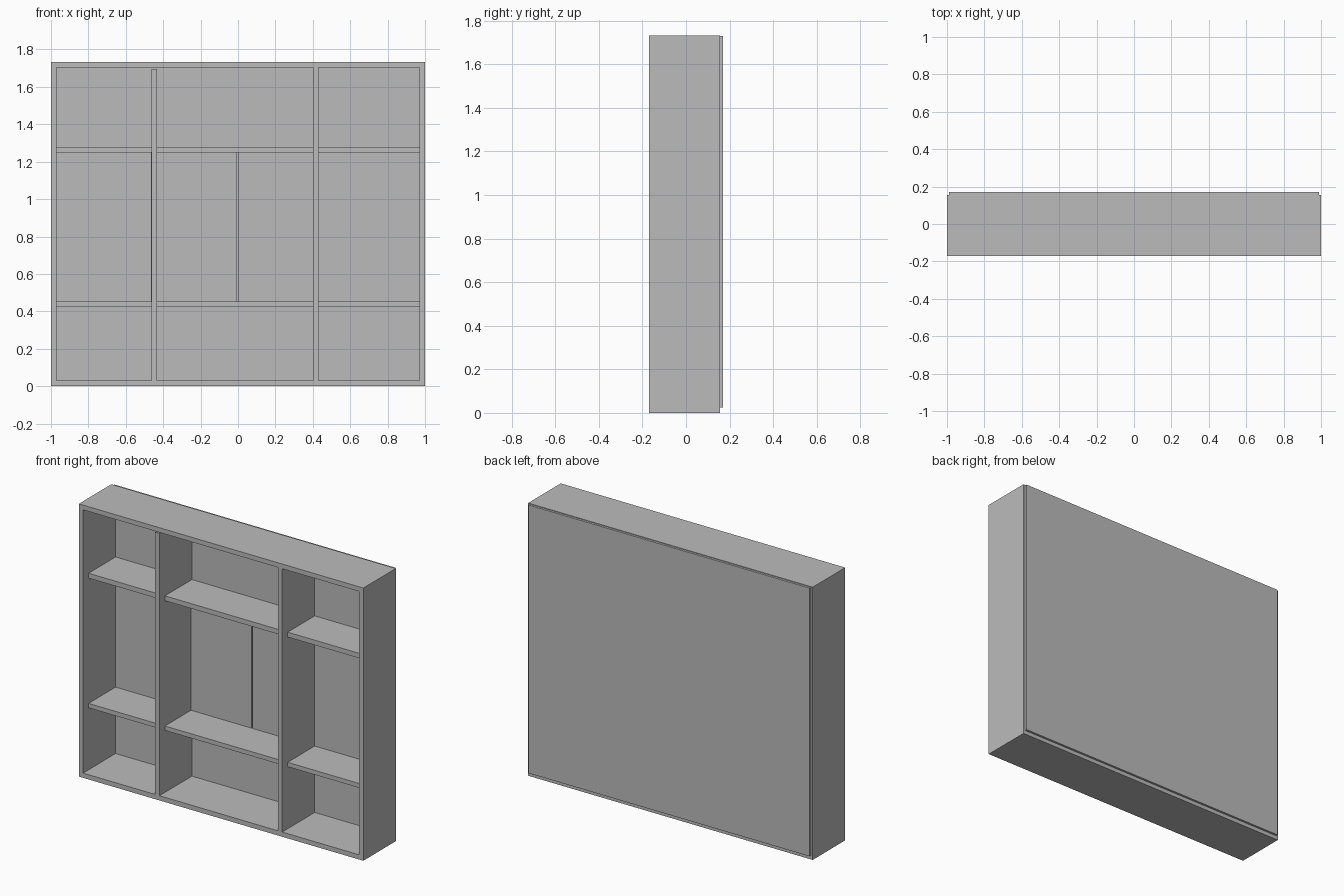
import bpy

if "Cube" in bpy.data.objects:
    bpy.data.objects.remove(bpy.data.objects["Cube"], do_unlink=True)

GREY = (0.5, 0.5, 0.5, 1.0)
mat = bpy.data.materials.new("plain grey")
mat.use_nodes = True
mat.diffuse_color = GREY
mat.node_tree.nodes["Principled BSDF"].inputs["Base Color"].default_value = GREY


def box(name, x, y, z):
    """Box spanning the given (low, high) ranges."""
    bpy.ops.mesh.primitive_cube_add(size=1)
    ob = bpy.context.object
    ob.name = name
    ob.location = [(a + b) / 2 for a, b in (x, y, z)]
    ob.scale = [b - a for a, b in (x, y, z)]
    bpy.ops.object.transform_apply(location=True, rotation=False, scale=True)
    ob.data.materials.append(mat)
    return ob


H = 1.733        # overall height
T = 0.03         # board thickness
FRONT = -0.17
BACK = 0.156     # front of the back panel
REAR = 0.17
depth = (FRONT, BACK)

# Outer frame
box("right_side", (-1, -1 + T), depth, (0, H))
box("left_side", (1 - T, 1), depth, (0, H))
box("bottom_board", (-1 + T, 1 - T), depth, (0, T))
box("top_board", (-1 + T, 1 - T), depth, (H - T, H))

# Back panel, set in from the sides and the bottom
box("back_panel", (-0.988, 0.988), (BACK, REAR), (0.025, H - 0.004))

# Upright dividers, the right one stopping just short of the top
RIGHT_DIV = (-0.463, -0.433)
LEFT_DIV = (0.4, 0.43)
box("right_divider", RIGHT_DIV, depth, (T, H - T - 0.007))
box("left_divider", LEFT_DIV, depth, (T, H - T))

# Shelves in the three bays, set back from the front
bays = {"right": (-1 + T, RIGHT_DIV[0]),
        "middle": (RIGHT_DIV[1], LEFT_DIV[0]),
        "left": (LEFT_DIV[1], 1 - T)}
LOWER = (0.424, 0.452)
UPPER = (1.248, 1.279)
for side, span in bays.items():
    for level, z in (("lower", LOWER), ("upper", UPPER)):
        box(f"{side}_{level}_shelf", span, (-0.115, BACK), z)

# Thin pair of panels lining the middle bay, with a narrow gap between
lining = (0.147, BACK)
open_z = (LOWER[1], UPPER[0])
box("right_lining_panel", (RIGHT_DIV[0] - 0.002, -0.008), lining, open_z)
box("left_lining_panel", (0, LEFT_DIV[0] + 0.01), lining, open_z)
